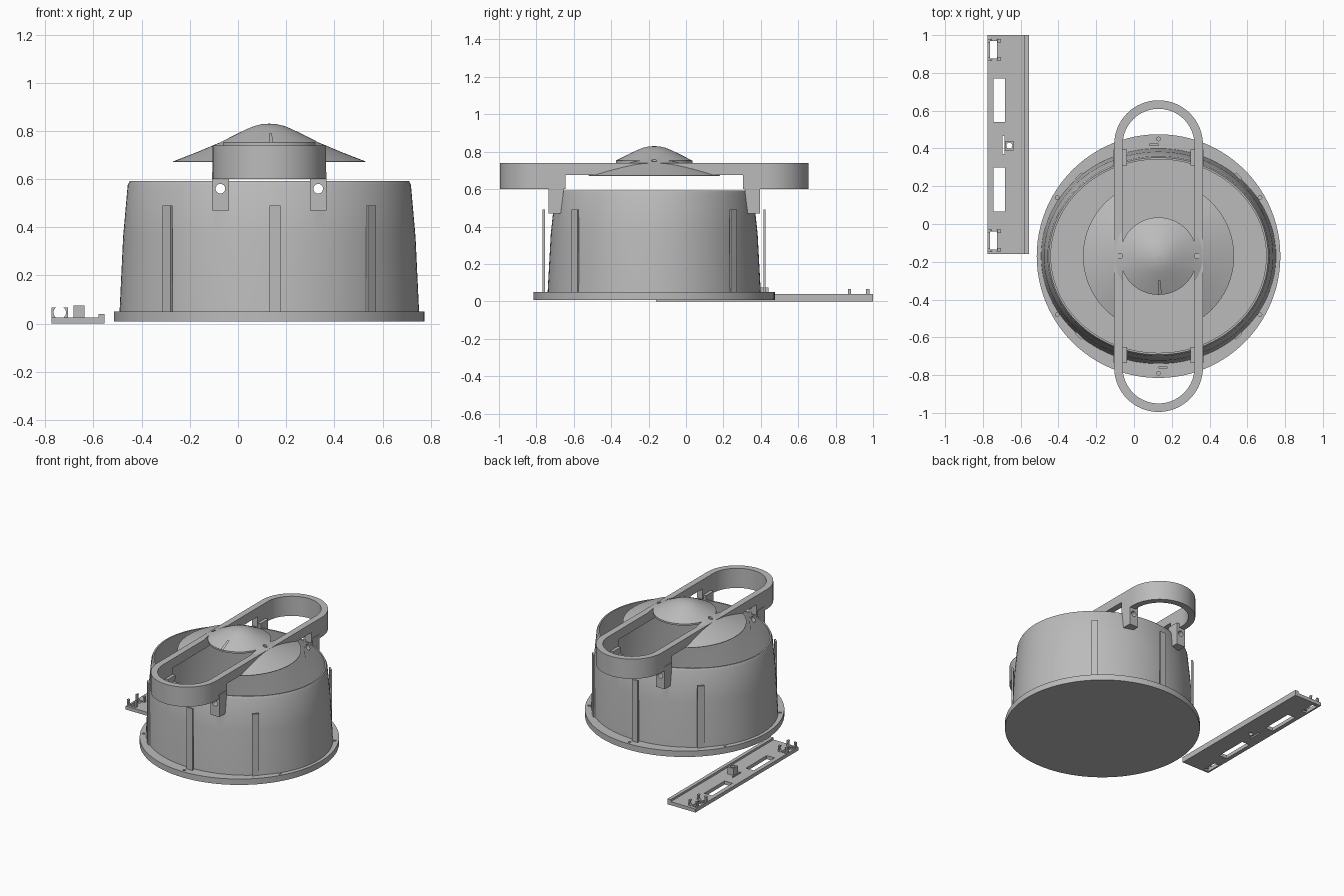
import bpy, bmesh, math

if "Cube" in bpy.data.objects:
    bpy.data.objects.remove(bpy.data.objects["Cube"])

CX, CY = 0.13, -0.17          # centre of the round bin
grey = bpy.data.materials.new("plain_grey")
grey.diffuse_color = (0.5, 0.5, 0.5, 1)
grey.use_nodes = True
grey.node_tree.nodes["Principled BSDF"].inputs["Base Color"].default_value = grey.diffuse_color


def finish(name, bm, origin=(CX, CY), smooth=False):
    bmesh.ops.recalc_face_normals(bm, faces=bm.faces)
    me = bpy.data.meshes.new(name)
    bm.to_mesh(me)
    bm.free()
    ob = bpy.data.objects.new(name, me)
    bpy.context.collection.objects.link(ob)
    ob.location = (origin[0], origin[1], 0)
    me.materials.append(grey)
    if smooth:
        shade(ob)
    return ob


def activate(ob):
    bpy.ops.object.select_all(action='DESELECT')
    ob.select_set(True)
    bpy.context.view_layer.objects.active = ob


def shade(ob):
    activate(ob)
    bpy.ops.object.shade_smooth_by_angle(angle=math.radians(30))


def loft(name, rings, n=96, loop=False):
    """Stack of ellipses (rx, ry, z); loop joins the last to the first, else the ends are capped."""
    bm = bmesh.new()
    rows = [[bm.verts.new((rx * math.cos(t), ry * math.sin(t), z))
             for t in (2 * math.pi * i / n for i in range(n))] for rx, ry, z in rings]
    for k in range(len(rows) if loop else len(rows) - 1):
        a, b = rows[k], rows[(k + 1) % len(rows)]
        for i in range(n):
            j = (i + 1) % n
            bm.faces.new((a[i], a[j], b[j], b[i]))
    if not loop:
        bm.faces.new(rows[0])
        bm.faces.new(rows[-1])
    return finish(name, bm, smooth=True)


def prism(name, pts, lo, hi, axis='z', origin=(CX, CY), smooth=False):
    """Outline extruded along z (points x, y), x (points y, z) or y (points x, z)."""
    place = {'z': lambda p, h: (p[0], p[1], h), 'x': lambda p, h: (h, p[0], p[1]),
             'y': lambda p, h: (p[0], h, p[1])}[axis]
    bm = bmesh.new()
    a = [bm.verts.new(place(p, lo)) for p in pts]
    b = [bm.verts.new(place(p, hi)) for p in pts]
    bm.faces.new(a)
    bm.faces.new(b)
    for i in range(len(pts)):
        j = (i + 1) % len(pts)
        bm.faces.new((a[i], a[j], b[j], b[i]))
    return finish(name, bm, origin, smooth)


def box(name, x0, x1, y0, y1, z0, z1, origin=(0, 0)):
    return prism(name, [(x0, y0), (x1, y0), (x1, y1), (x0, y1)], z0, z1, origin=origin)


def circle(cx, cy, r, n=24, start=0.0, span=2 * math.pi):
    return [(cx + r * math.cos(start + span * i / n), cy + r * math.sin(start + span * i / n))
            for i in range(n)]


def cut(ob, *cutters):
    for c in cutters:
        activate(ob)
        m = ob.modifiers.new("cut", 'BOOLEAN')
        m.operation, m.solver, m.object = 'DIFFERENCE', 'EXACT', c
        bpy.ops.object.modifier_move_to_index(modifier=m.name, index=0)
        bpy.ops.object.modifier_apply(modifier=m.name)


def discard(*obs):
    for o in obs:
        bpy.data.objects.remove(o)


# Round base flange with small holes around the edge
base = loft("base_flange", [(0.645, 0.645, 0.008), (0.645, 0.645, 0.05)])
for k in range(6):
    a = math.radians(30 + 60 * k)
    h = prism("hole", circle(0.62 * math.cos(a), 0.62 * math.sin(a), 0.01, 12), 0.03, 0.1)
    cut(base, h)
    discard(h)

# Oval tapered wall, open at the top
wall = loft("bin_wall", [(0.622, 0.57, 0.045), (0.607, 0.553, 0.36), (0.588, 0.53, 0.575),
                         (0.58, 0.522, 0.592), (0.570, 0.512, 0.592), (0.596, 0.542, 0.36),
                         (0.611, 0.559, 0.045)], loop=True)

# Upright strips around the wall
for k, (deg, r, off) in enumerate([(45, 0.597, 0), (135, 0.597, 0), (225, 0.597, 0),
                                   (315, 0.597, 0), (90, 0.59, 0.024), (270, 0.59, 0.024)]):
    s = box(f"wall_strip_{k}", r - 0.006, r + 0.006, off - 0.023, off + 0.023, 0.04, 0.49, (CX, CY))
    s.rotation_euler.z = math.radians(deg)

# Long loop handle, raised over the middle of the bin
def stadium(r):
    return (circle(0, 0.59, r, 33, 0, math.pi * 33 / 32)
            + circle(0, -0.59, r, 33, math.pi, math.pi * 33 / 32))

handle = prism("loop_handle", stadium(0.235), 0.60, 0.74)
inner = prism("inner", stadium(0.19), 0.5, 0.9)
gap = box("gap", -0.4, 0.4, -0.475, 0.475, 0.5, 0.675, (CX, CY))
cut(handle, inner, gap)
discard(inner, gap)
shade(handle)

# Four legs hooked over the rim, pinned through the wall
legs = []
for sx in (-1, 1):
    for sy in (-1, 1):
        legs.append(prism(f"handle_leg_{len(legs)}",
                          [(sy * y, z) for y, z in ((0.50, 0.47), (0.565, 0.47), (0.565, 0.63), (0.48, 0.63))],
                          sx * 0.203 - 0.035, sx * 0.203 + 0.035, 'x'))
for sx in (-1, 1):
    pin = prism("pin", circle(sx * 0.203, 0.56, 0.02), -0.8, 0.8, 'y')
    cut(wall, pin)
    for leg in legs:
        if (leg.data.vertices[0].co.x > 0) == (sx > 0):
            cut(leg, pin)
    discard(pin)

# Cone cap with a rounded tip, cut away between the handle bars
top = [(0.001, 0.83), (0.03, 0.828), (0.06, 0.821), (0.09, 0.809), (0.13, 0.79),
       (0.205, 0.752), (0.30, 0.712), (0.40, 0.673)]
rings = [(r, r, z) for r, z in top] + [(r, r, z - 0.012) for r, z in reversed(top[:-1])]
cap = loft("cone_cap", [(0.4, 0.4, 0.670)] + rings[len(top):] + rings[:len(top)], loop=True)
half = math.asin(0.19 / 0.205)
for s in (-1, 1):
    arc = [(0.205 * math.sin(half * t / 12), s * 0.205 * math.cos(half * t / 12)) for t in range(-12, 13)]
    c = prism("cap_cut", arc + [(0.19, s * 0.6), (-0.19, s * 0.6)], 0.5, 1.0)
    h = prism("screw_hole", circle(s * 0.204, 0, 0.014, 16), 0.7, 1.0)
    cut(cap, c, h)
    discard(c, h)

# Separate flat plate with slots
plate = box("side_plate", -0.775, -0.555, -0.16, 1.0, 0.0, 0.025)
slots = [(-0.745, -0.683, 0.54, 0.77), (-0.745, -0.683, 0.065, 0.30), (-0.697, -0.685, 0.37, 0.465),
         (-0.762, -0.725, 0.865, 0.975), (-0.762, -0.725, -0.145, -0.035)]
for s in slots:
    c = box("slot", *s, -0.1, 0.1)
    cut(plate, c)
    discard(c)
box("plate_lip", -0.58, -0.555, -0.16, 1.0, 0.02, 0.04)

# Pierced post on the plate
post = box("plate_post", -0.683, -0.637, 0.39, 0.44, 0.02, 0.075)
c = prism("post_hole", circle(-0.66, 0.415, 0.016, 16), -0.1, 0.2, origin=(0, 0))
cut(post, c)
cut(plate, c)
discard(c)

# Open-topped clips at both ends of the plate
for k, (y0, y1) in enumerate([(0.865, 0.98), (-0.145, -0.03)]):
    clip = box(f"plate_clip_{k}", -0.775, -0.705, y0, y1, 0.015, 0.066)
    c = prism("bore", circle(-0.74, 0.046, 0.026), -1, 2, 'y', (0, 0))
    m = box("middle", -0.8, -0.6, y0 + 0.018, y1 - 0.018, 0.024, 0.2)
    u = box("under", -0.762, -0.725, y0 + 0.01, y1 - 0.01, 0, 0.1)
    cut(clip, c, m, u)
    discard(c, m, u)
